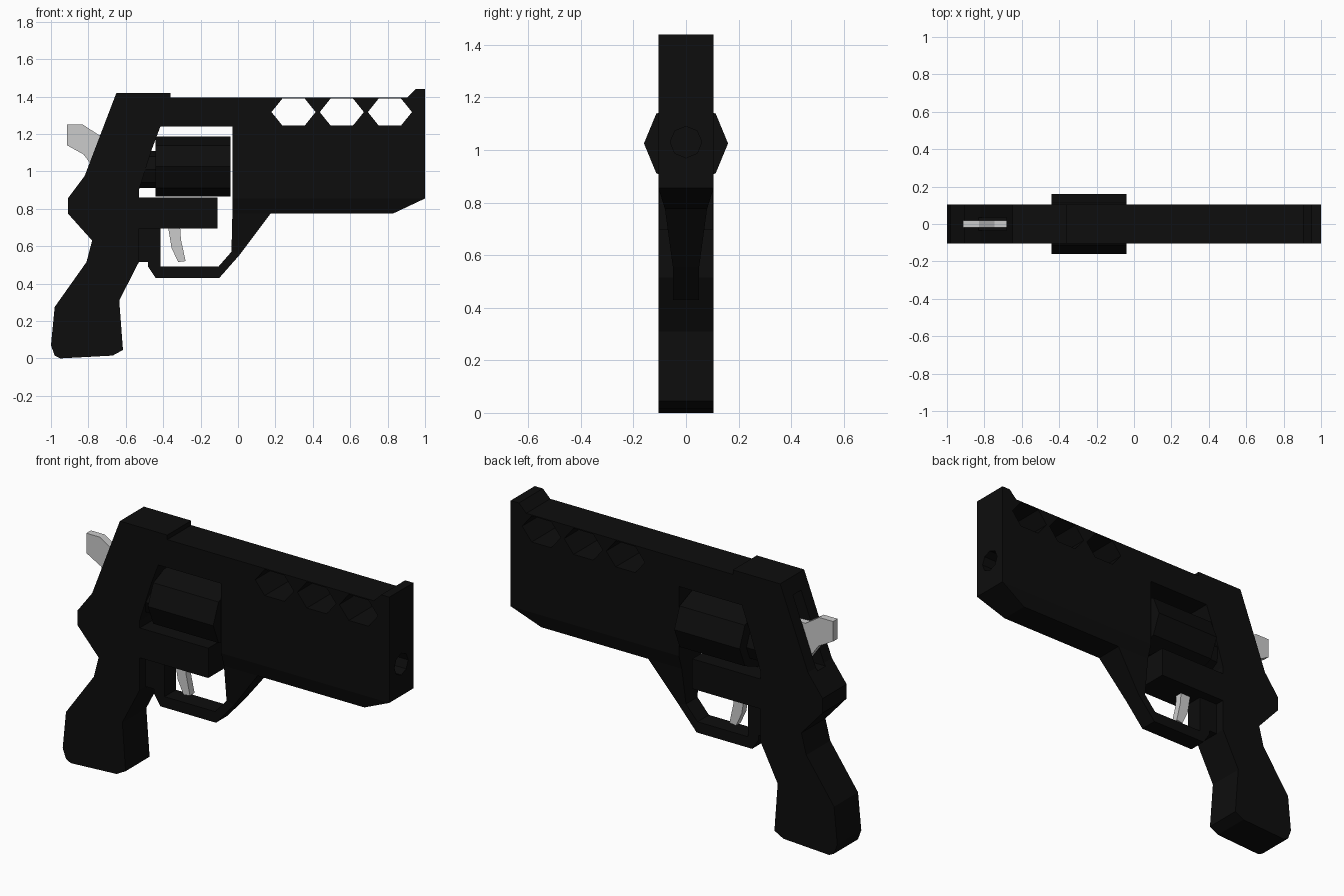
import bpy, bmesh, math
from mathutils import Matrix

if "Cube" in bpy.data.objects:
    bpy.data.objects.remove(bpy.data.objects["Cube"])

black = bpy.data.materials.new("black_metal")
black.diffuse_color = (0.004, 0.004, 0.004, 1)
black.use_nodes = True
black.node_tree.nodes["Principled BSDF"].inputs["Base Color"].default_value = black.diffuse_color


def finish(bm, name, mat):
    bmesh.ops.recalc_face_normals(bm, faces=bm.faces)
    me = bpy.data.meshes.new(name)
    bm.to_mesh(me)
    bm.free()
    ob = bpy.data.objects.new(name, me)
    bpy.context.collection.objects.link(ob)
    if mat:
        me.materials.append(mat)
    return ob


def prism(name, pts, width, mat=black):
    """Side profile (x, z) extruded both ways; width is a number or function of z."""
    w = width if callable(width) else (lambda z: width)
    bm = bmesh.new()
    left = [bm.verts.new((x, -w(z), z)) for x, z in pts]
    right = [bm.verts.new((x, w(z), z)) for x, z in pts]
    bm.faces.new(left)
    bm.faces.new(right[::-1])
    n = len(pts)
    for i in range(n):
        j = (i + 1) % n
        bm.faces.new((left[i], right[i], right[j], left[j]))
    return finish(bm, name, mat)


def rod(name, x0, x1, z, r, sides=8, mat=black):
    """Faceted rod along x."""
    bm = bmesh.new()
    m = Matrix.Translation(((x0 + x1) / 2, 0, z)) @ Matrix.Rotation(math.pi / 2, 4, 'Y')
    bmesh.ops.create_cone(bm, cap_ends=True, segments=sides, radius1=r,
                          radius2=r, depth=x1 - x0, matrix=m)
    return finish(bm, name, mat)


def cut(ob, cutters):
    bpy.context.view_layer.objects.active = ob
    for c in cutters:
        c.hide_render = True
        mod = ob.modifiers.new("cut", 'BOOLEAN')
        mod.operation = 'DIFFERENCE'
        mod.solver = 'EXACT'
        mod.object = c
        bpy.ops.object.modifier_apply(modifier=mod.name)
        bpy.data.objects.remove(c)


W = 0.105

# rear frame with grip, slotted for the hammer
frame = prism("frame_and_grip", [
    (-.65, 1.42), (-.36, 1.42), (-.36, 1.24), (-.415, 1.24), (-.46, 1.12),
    (-.53, .9), (-.53, .515), (-.635, .31), (-.615, .045), (-.67, .015),
    (-.95, 0), (-.98, .015), (-1, .07), (-.98, .275), (-.81, .515),
    (-.78, .63), (-.91, .775), (-.91, .855), (-.82, .975)], W)
cut(frame, [prism("slot_cutter", [(-1, .96), (-.6, .96), (-.6, 1.34), (-1, 1.34)], .035)])

# barrel shroud with top strap, hexagonal vents and bore
barrel = prism("barrel", [
    (-.36, 1.395), (-.36, 1.24), (-.03, 1.24), (-.03, .855), (1, .855),
    (1, 1.44), (.95, 1.44), (.905, 1.395)], W)
vents = []
for cx in (.297, .555, .812):
    vents.append(prism("vent_cutter", [
        (cx - .118, 1.317), (cx - .06, 1.245), (cx + .06, 1.245),
        (cx + .118, 1.317), (cx + .06, 1.389), (cx - .06, 1.389)], .3))
cut(barrel, vents + [rod("bore_cutter", -.2, 1.2, 1.03, .06)])

# tapered underside of the barrel
prism("barrel_underside", [(-.03, .855), (-.03, .775), (.83, .775), (1, .855)],
      lambda z: .08 + (z - .775) / .08 * (W - .08))

# trigger guard
prism("guard_front_leg", [(-.03, .775), (.175, .775), (.01, .555), (-.035, .57)],
      lambda z: .05 + max(0, z - .57) / .205 * .03)
prism("guard_loop", [
    (-.035, .57), (.01, .555), (-.1, .43), (-.44, .43), (-.48, .49), (-.48, .515),
    (-.54, .515), (-.54, .7), (-.415, .7), (-.415, .49), (-.105, .49)], .05)

# lower crossbar under the cylinder
prism("crossbar", [(-.54, .695), (-.11, .695), (-.11, .86), (-.54, .86)], W - .002)

# revolving cylinder and its rear hub
rod("cylinder", -.44, -.04, 1.025, .16)
rod("cylinder_hub", -.56, -.43, 1.01, .1)

# hammer and trigger, left grey
prism("hammer", [
    (-.915, 1.25), (-.83, 1.25), (-.745, 1.195), (-.6, 1.19), (-.6, 1.0),
    (-.76, 1.0), (-.825, 1.09), (-.915, 1.14)], .02, None)
prism("trigger", [
    (-.375, .71), (-.31, .71), (-.305, .635), (-.28, .52), (-.32, .515),
    (-.355, .59)], .02, None)
